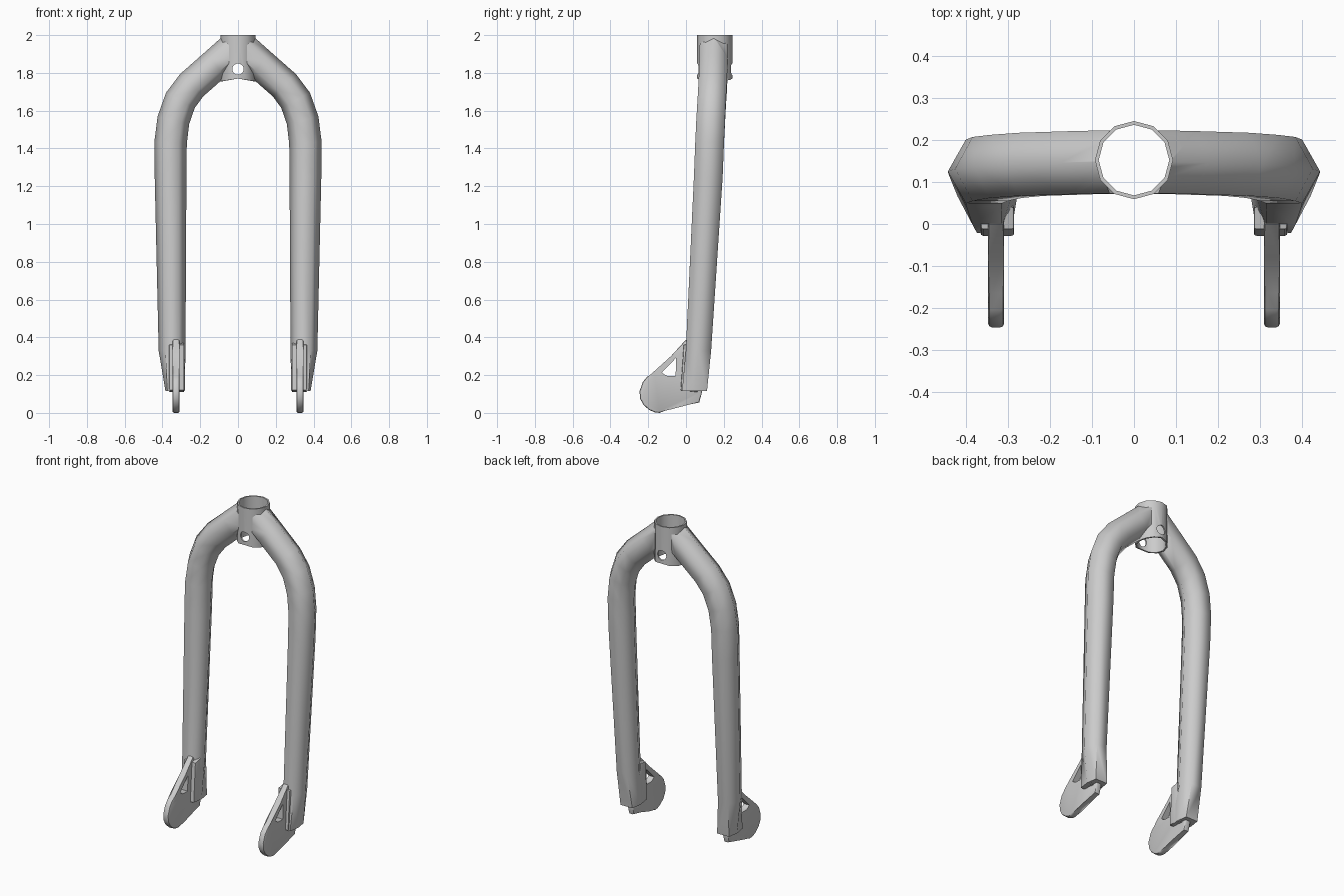
import bpy, bmesh, math
from mathutils import Vector

if "Cube" in bpy.data.objects:
    bpy.data.objects.remove(bpy.data.objects["Cube"])

CROWN_Y = 0.152


def make_object(name, bm):
    bmesh.ops.recalc_face_normals(bm, faces=bm.faces[:])
    mesh = bpy.data.meshes.new(name)
    bm.to_mesh(mesh)
    bm.free()
    ob = bpy.data.objects.new(name, mesh)
    bpy.context.scene.collection.objects.link(ob)
    return ob


def loft(bm, rings, closed=False):
    """Skin a list of equal-length point rings; cap the ends or join them."""
    vs = [[bm.verts.new(p) for p in r] for r in rings]
    n = len(vs[0])
    pairs = list(zip(vs, vs[1:])) + ([(vs[-1], vs[0])] if closed else [])
    for a, b in pairs:
        for i in range(n):
            j = (i + 1) % n
            bm.faces.new((a[i], a[j], b[j], b[i]))
    if not closed:
        bm.faces.new(vs[0])
        bm.faces.new(vs[-1])


def prism(name, outline, x0, x1, bevel=0.0):
    """Extrude a (y, z) outline along x, optionally easing its rims."""
    bm = bmesh.new()
    loft(bm, [[(x, y, z) for y, z in outline] for x in (x0, x1)])
    if bevel:
        rims = [e for e in bm.edges if abs(e.verts[0].co.x - e.verts[1].co.x) < 1e-6]
        bmesh.ops.bevel(bm, geom=rims, offset=bevel, segments=2, profile=0.5, affect='EDGES')
    return make_object(name, bm)


def cylinder(name, centre, r, h, axis='Z'):
    n = 12 if axis == 'Z' else 16
    bm = bmesh.new()
    rings = []
    for s in (-h / 2, h / 2):
        ring = []
        for i in range(n):
            a = 2 * math.pi * i / n
            u, v = r * math.cos(a), r * math.sin(a)
            ring.append(Vector(centre) + Vector((u, v, s) if axis == 'Z' else (u, s, v)))
        rings.append(ring)
    loft(bm, rings)
    return make_object(name, bm)


def finish(ob, cutter=None, mirror=False, angle=40):
    """Apply the cut and mirror, then smooth shade below the given angle."""
    if cutter:
        m = ob.modifiers.new("cut", 'BOOLEAN')
        m.operation, m.solver, m.object = 'DIFFERENCE', 'EXACT', cutter
    if mirror:
        m = ob.modifiers.new("mirror", 'MIRROR')
        m.use_mirror_merge = False
    deps = bpy.context.evaluated_depsgraph_get()
    mesh = bpy.data.meshes.new_from_object(ob.evaluated_get(deps))
    ob.modifiers.clear()
    ob.data = mesh
    for p in mesh.polygons:
        p.use_smooth = True
    mesh.set_sharp_from_angle(angle=math.radians(angle))
    if cutter:
        bpy.data.objects.remove(cutter)


# Crown tube: thin open sleeve with a scalloped lower rim and a cross hole
def sleeve_ring(r, top):
    pts = []
    for i in range(12):
        a = math.pi * i / 6
        z = 2.0 if top else 1.77 - 0.015 * abs(math.cos(a))
        pts.append((r * math.cos(a), CROWN_Y + r * math.sin(a), z))
    return pts


bm = bmesh.new()
loft(bm, [sleeve_ring(0.093, False), sleeve_ring(0.093, True),
          sleeve_ring(0.084, True), sleeve_ring(0.084, False)], closed=True)
crown = make_object("crown_tube", bm)
finish(crown, cylinder("hole_cutter", (0, CROWN_Y, 1.82), 0.03, 0.5, 'Y'))

# Legs: six-sided tubes swept down a bent path, squared off at the foot
# (x, y, z, in-plane radius, y radius, flat width ratio)
stations = [
    (0.03, 0.148, 1.925, 0.085, 0.075, 0.5),
    (0.12, 0.146, 1.845, 0.085, 0.075, 0.5),
    (0.245, 0.142, 1.735, 0.085, 0.075, 0.5),
    (0.305, 0.137, 1.655, 0.086, 0.075, 0.5),
    (0.342, 0.131, 1.55, 0.086, 0.076, 0.5),
    (0.357, 0.125, 1.43, 0.086, 0.076, 0.5),
    (0.357, 0.118, 1.25, 0.084, 0.076, 0.5),
    (0.349, 0.066, 0.33, 0.071, 0.067, 0.5),
    (0.333, 0.045, 0.115, 0.051, 0.066, 0.8),
]
rings = []
for i, (x, y, z, rn, ry, k) in enumerate(stations):
    a, b = stations[max(i - 1, 0)], stations[min(i + 1, len(stations) - 1)]
    t = Vector((b[0] - a[0], 0, b[2] - a[2])).normalized()
    if i == len(stations) - 1:
        t = Vector((0, 0, -1))
    n = Vector((-t.z, 0, t.x))
    shape = [(1, 0), (k, 1), (-k, 1), (-1, 0), (-k, -1), (k, -1)]
    rings.append([Vector((x, y, z)) + n * rn * u + Vector((0, ry * v, 0)) for u, v in shape])
bm = bmesh.new()
loft(bm, rings)
legs = make_object("fork_legs", bm)
finish(legs, cylinder("cope_cutter", (0, CROWN_Y, 1.9), 0.086, 0.8), mirror=True, angle=65)

# Sockets: narrow blocks on the front of each foot that hold the plates
socket = prism("plate_sockets", [(-0.028, 0.12), (-0.012, 0.36), (0.04, 0.37), (0.06, 0.11)],
               0.285, 0.365, 0.006)
finish(socket, mirror=True)

# Dropout plates: rounded wheel mounts with a triangular window
outline = [(0.0, 0.388), (-0.08, 0.3), (-0.164, 0.212), (-0.205, 0.192), (-0.228, 0.165),
           (-0.246, 0.115), (-0.243, 0.075), (-0.225, 0.042), (-0.195, 0.016),
           (-0.165, 0.003), (-0.14, 0.0), (-0.11, 0.012), (-0.08, 0.028),
           (0.07, 0.055), (0.085, 0.11), (0.06, 0.2), (0.03, 0.37)]
plate = prism("dropout_plates", outline, 0.309, 0.347, 0.009)
window = prism("window_cutter", [(-0.052, 0.292), (-0.055, 0.196), (-0.1, 0.196),
                                 (-0.116, 0.205), (-0.126, 0.215)], 0.2, 0.5)
finish(plate, window, mirror=True)
